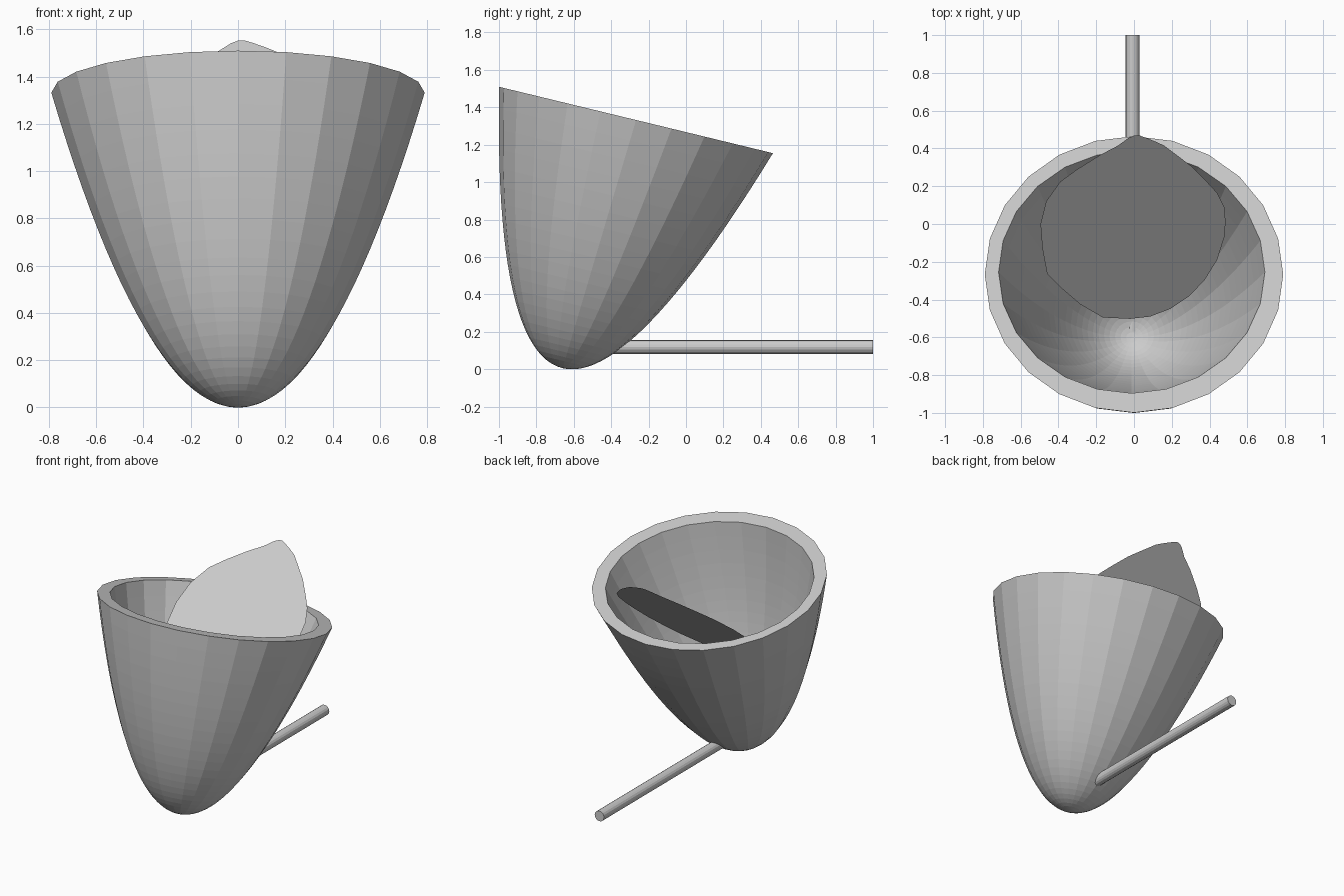
import bpy, bmesh, math
from mathutils import Matrix

cube = bpy.data.objects.get("Cube")
if cube:
    bpy.data.objects.remove(cube, do_unlink=True)

grey = bpy.data.materials.new("light_grey")
grey.use_nodes = True
GREY = (0.6, 0.6, 0.6, 1)
grey.diffuse_color = GREY
grey.node_tree.nodes["Principled BSDF"].inputs["Base Color"].default_value = GREY

SIDES, RINGS = 24, 24
LEAN = 0.05  # forward drift of the bowl axis per unit of depth


def finish(bm, name):
    mesh = bpy.data.meshes.new(name)
    bm.to_mesh(mesh)
    bm.free()
    mesh.materials.append(grey)
    obj = bpy.data.objects.new(name, mesh)
    bpy.context.collection.objects.link(obj)
    return obj


def paraboloid(bm, rx, ry, depth, cx, cy):
    """Add an open leaning paraboloid with its rim on local z = 0; return the rim vertices."""
    tip = bm.verts.new((cx, cy - LEAN * depth, -depth))
    last = None
    for i in range(1, RINGS + 1):
        t = i / RINGS
        z = depth * (t * t - 1)
        ring = []
        for k in range(SIDES):
            a = 2 * math.pi * k / SIDES
            ring.append(bm.verts.new((cx + rx * t * math.cos(a),
                                      cy + ry * t * math.sin(a) + LEAN * z, z)))
        for k in range(SIDES):
            n = (k + 1) % SIDES
            if last:
                bm.faces.new((last[k], last[n], ring[n], ring[k]))
            else:
                bm.faces.new((tip, ring[n], ring[k]))
        last = ring
    return last


# Tilted bowl: outer and inner shells joined by a flat rim
bm = bmesh.new()
outer = paraboloid(bm, 0.79, 0.753, 1.382, 0, 0)
inner = paraboloid(bm, 0.705, 0.66, 1.222, -0.012, 0.013)
for k in range(SIDES):
    n = (k + 1) % SIDES
    bm.faces.new((outer[k], outer[n], inner[n], inner[k]))
bmesh.ops.recalc_face_normals(bm, faces=bm.faces)
tilt = math.atan2(0.355, 1.465)
bm.transform(Matrix.Translation((0, -0.267, 1.332)) @ Matrix.Rotation(-tilt, 4, "X"))
finish(bm, "bowl")

# Straight handle rod running backwards through the base
bm = bmesh.new()
back, front = 1.0, -0.57
bmesh.ops.create_cone(bm, cap_ends=True, segments=16, radius1=0.037,
                      radius2=0.037, depth=back - front)
bm.transform(Matrix.Translation((-0.007, (back + front) / 2, 0.118))
             @ Matrix.Rotation(math.pi / 2, 4, "X"))
finish(bm, "handle_rod")

# Thin leaf-shaped sheet leaning inside the bowl
outline = [(0, .468), (.025, .47), (.06, .458), (.11, .438), (.16, .415), (.22, .37),
           (.305, .305), (.38, .23), (.44, .165), (.478, .09), (.485, .01), (.478, -.07),
           (.44, -.19), (.375, -.295), (.295, -.38), (.19, -.45), (.085, -.49),
           (-.02, -.502), (-.165, -.495), (-.285, -.425), (-.39, -.335), (-.46, -.265),
           (-.485, -.13), (-.495, 0), (-.465, .12), (-.39, .225), (-.3, .29),
           (-.18, .365), (-.085, .415), (-.03, .455)]
bm = bmesh.new()
bm.faces.new([bm.verts.new((x, y, 1.545 + 0.86 * (y - 0.46))) for x, y in reversed(outline)])
finish(bm, "leaning_sheet")
